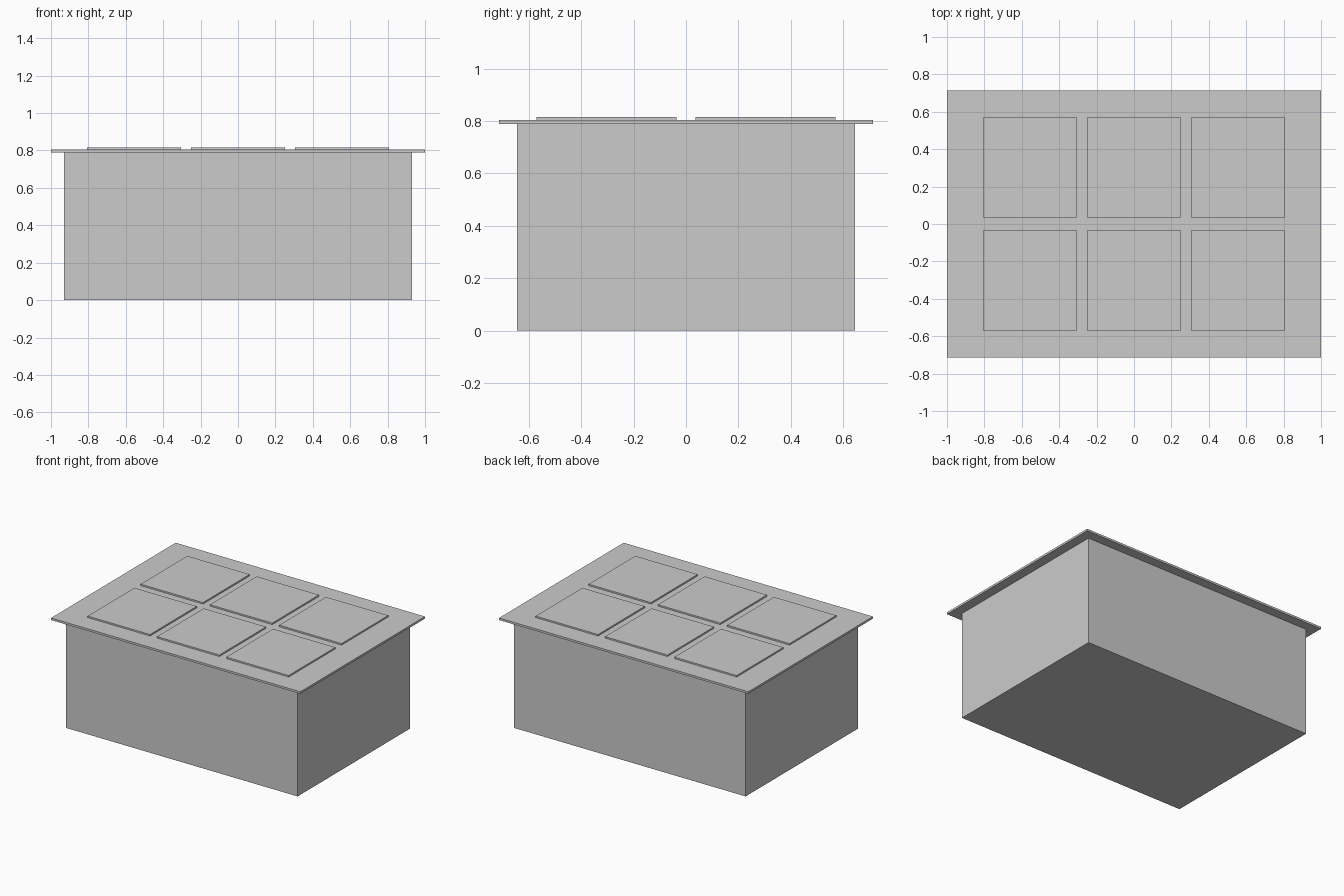
import bpy

cube = bpy.data.objects.get("Cube")
if cube:
    bpy.data.objects.remove(cube, do_unlink=True)

# Single flat colour
grey = bpy.data.materials.new("light grey")
grey.use_nodes = True
colour = (0.6, 0.6, 0.6, 1)
grey.diffuse_color = colour
grey.node_tree.nodes["Principled BSDF"].inputs["Base Color"].default_value = colour


def box(name, width, depth, bottom, top, x=0, y=0):
    """Box given by its footprint, height range and centre."""
    bpy.ops.mesh.primitive_cube_add(size=1, location=(x, y, (bottom + top) / 2))
    obj = bpy.context.object
    obj.name = name
    obj.scale = (width, depth, top - bottom)
    bpy.ops.object.transform_apply(location=False, rotation=False, scale=True)
    obj.data.materials.append(grey)
    return obj


LID_BOTTOM, LID_TOP, PANEL_TOP = 0.789, 0.804, 0.815

# Main body and overhanging lid
box("body", 1.86, 1.29, 0, LID_BOTTOM)
box("lid", 2, 1.428, LID_BOTTOM, LID_TOP)

# Raised panels, three columns by two rows
for row, y in (("front", -0.303), ("back", 0.303)):
    for column, x in (("right", -0.556), ("middle", 0), ("left", 0.556)):
        box(f"panel_{row}_{column}", 0.5, 0.535, LID_TOP, PANEL_TOP, x, y)
